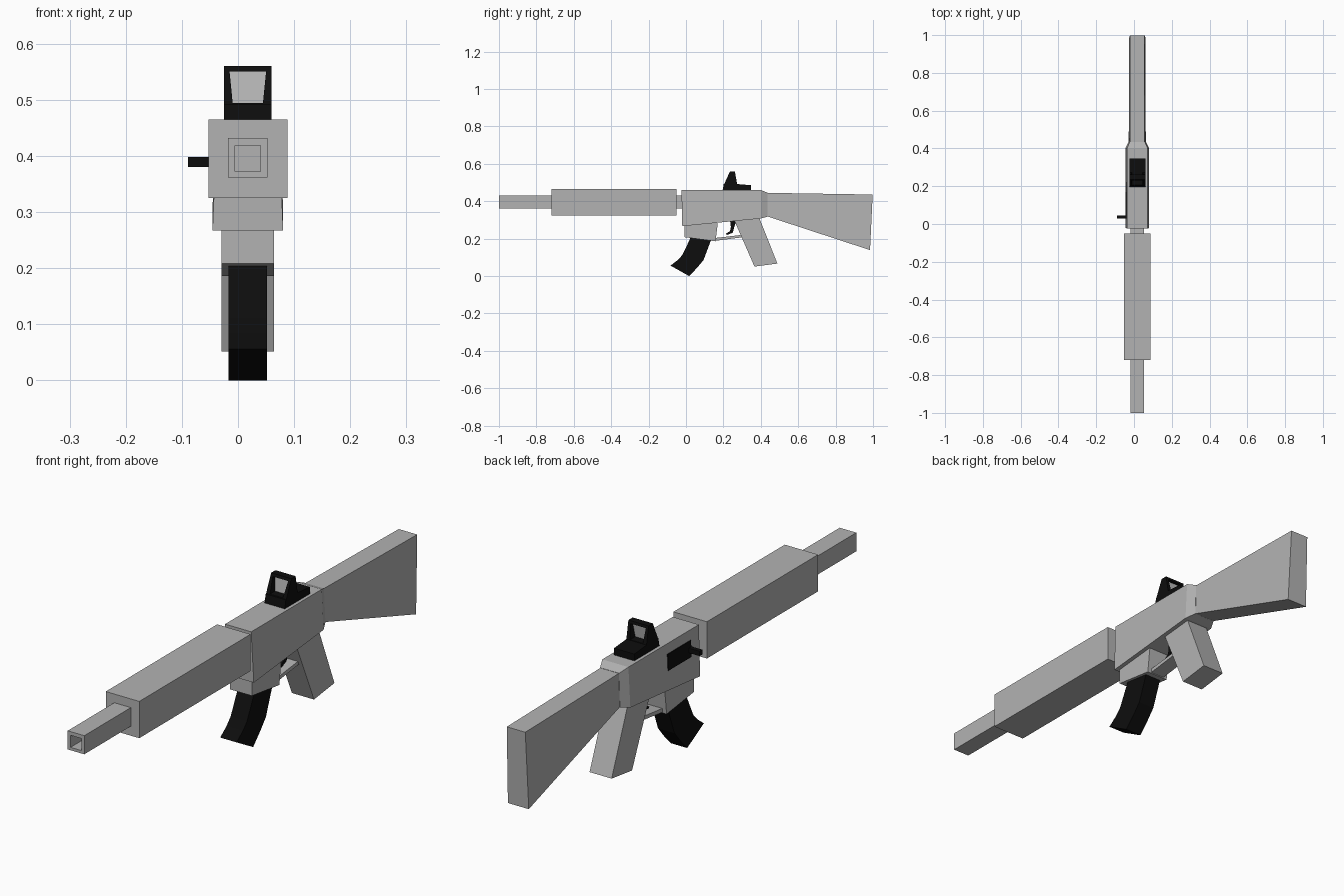
import bpy, bmesh

if "Cube" in bpy.data.objects:
    bpy.data.objects.remove(bpy.data.objects["Cube"])

CX = 0.0175  # centre plane of the body


def material(name, v):
    m = bpy.data.materials.new(name)
    m.diffuse_color = (v, v, v, 1)
    m.use_nodes = True
    m.node_tree.nodes["Principled BSDF"].inputs["Base Color"].default_value = m.diffuse_color
    return m


GREY = material("body grey", 0.45)
BLACK = material("black", 0.004)
LENS = material("lens grey", 0.48)


def finish(name, bm, mat):
    bmesh.ops.recalc_face_normals(bm, faces=bm.faces)
    me = bpy.data.meshes.new(name)
    bm.to_mesh(me)
    bm.free()
    me.materials.append(mat)
    ob = bpy.data.objects.new(name, me)
    bpy.context.collection.objects.link(ob)
    return ob


def loft(name, rings, mat, closed=False):
    """Skin a row of rings; cap the ends, or join last to first."""
    bm = bmesh.new()
    vs = [[bm.verts.new(p) for p in r] for r in rings]
    n = len(vs[0])
    pairs = list(zip(vs, vs[1:])) + ([(vs[-1], vs[0])] if closed else [])
    for a, b in pairs:
        for i in range(n):
            j = (i + 1) % n
            bm.faces.new((a[i], a[j], b[j], b[i]))
    if not closed:
        bm.faces.new(vs[0])
        bm.faces.new(vs[-1])
    return finish(name, bm, mat)


def ring(y0, z0, y1, z1, w0, w1=None):
    """Cross-section from a lower point to an upper point, with half widths."""
    w1 = w0 if w1 is None else w1
    return [(CX - w0, y0, z0), (CX + w0, y0, z0), (CX + w1, y1, z1), (CX - w1, y1, z1)]


def box(name, x0, x1, y0, y1, z0, z1, mat):
    return loft(name, [[(x0, y, z0), (x1, y, z0), (x1, y, z1), (x0, y, z1)] for y in (y0, y1)], mat)


def side_profile(name, pts, w, mat):
    """Extrude a (y, z) outline across the width."""
    return loft(name, [[(CX + s * w, y, z) for y, z in pts] for s in (-1, 1)], mat)


# Barrel with a square bore, and handguard
loft("barrel", [ring(-0.9, .372, -0.9, .418, .023), ring(-1, .372, -1, .418, .023),
                ring(-1, .361, -1, .432, .035), ring(0, .361, 0, .432, .035)], GREY)
box("handguard", CX - .0705, CX + .0705, -.72, -.05, .325, .465, GREY)

# Receiver, narrowing at the rear into the stock
loft("receiver", [ring(-.02, .267, -.024, .46, .063, .055),
                  ring(.40, .308, .40, .46, .063, .055),
                  ring(.437, .318, .435, .446, .045, .040)], GREY)
loft("stock", [ring(.435, .319, .435, .445, .044, .039),
               ring(.984, .139, .998, .436, .044, .039)], GREY)

# Lower parts
side_profile("magazine_well", [(-.008, .275), (-.008, .208), (.158, .186), (.17, .285)], .0465, GREY)
side_profile("grip", [(.255, .305), (.366, .051), (.489, .067), (.39, .315)], .0465, GREY)
side_profile("trigger_guard", [(.15, .203), (.15, .188), (.30, .207), (.295, .22)], .03, GREY)
side_profile("trigger", [(.235, .30), (.24, .262), (.235, .24), (.212, .226), (.22, .22),
                         (.25, .232), (.258, .262), (.27, .30)], .012, BLACK)

# Curved magazine
loft("magazine", [ring(f, zf, b, zb, .0345) for f, zf, b, zb in
                  ((.03, .225, .145, .225), (.02, .195, .133, .19), (-.02, .112, .094, .086),
                   (-.045, .085, .06, .045), (-.083, .056, .017, 0))], BLACK)

# Ejection port and charging handle on the left side
port = [(.03, .36), (.17, .36), (.17, .422), (.03, .422)]
lean = lambda z: CX - .063 + (z - .29) * .008 / .17
loft("ejection_port", [[(lean(z) + d, y, z) for y, z in port] for d in (-.003, .004)], BLACK)
box("charging_handle", -.089, -.03, .028, .045, .38, .398, BLACK)

# Sight: base, hood frame and lens
side_profile("sight_base", [(.195, .455), (.347, .455), (.347, .486), (.275, .492), (.202, .492)], .0425, BLACK)
loft("sight_hood", [ring(.2, .482, .235, .56, .0425), ring(.275, .482, .261, .56, .0425),
                    ring(.273, .494, .263, .55, .027, .0325), ring(.206, .494, .231, .55, .027, .0325)],
     BLACK, closed=True)
loft("sight_lens", [ring(y, .493, y + .008, .551, .0275, .033) for y in (.236, .242)], LENS)
